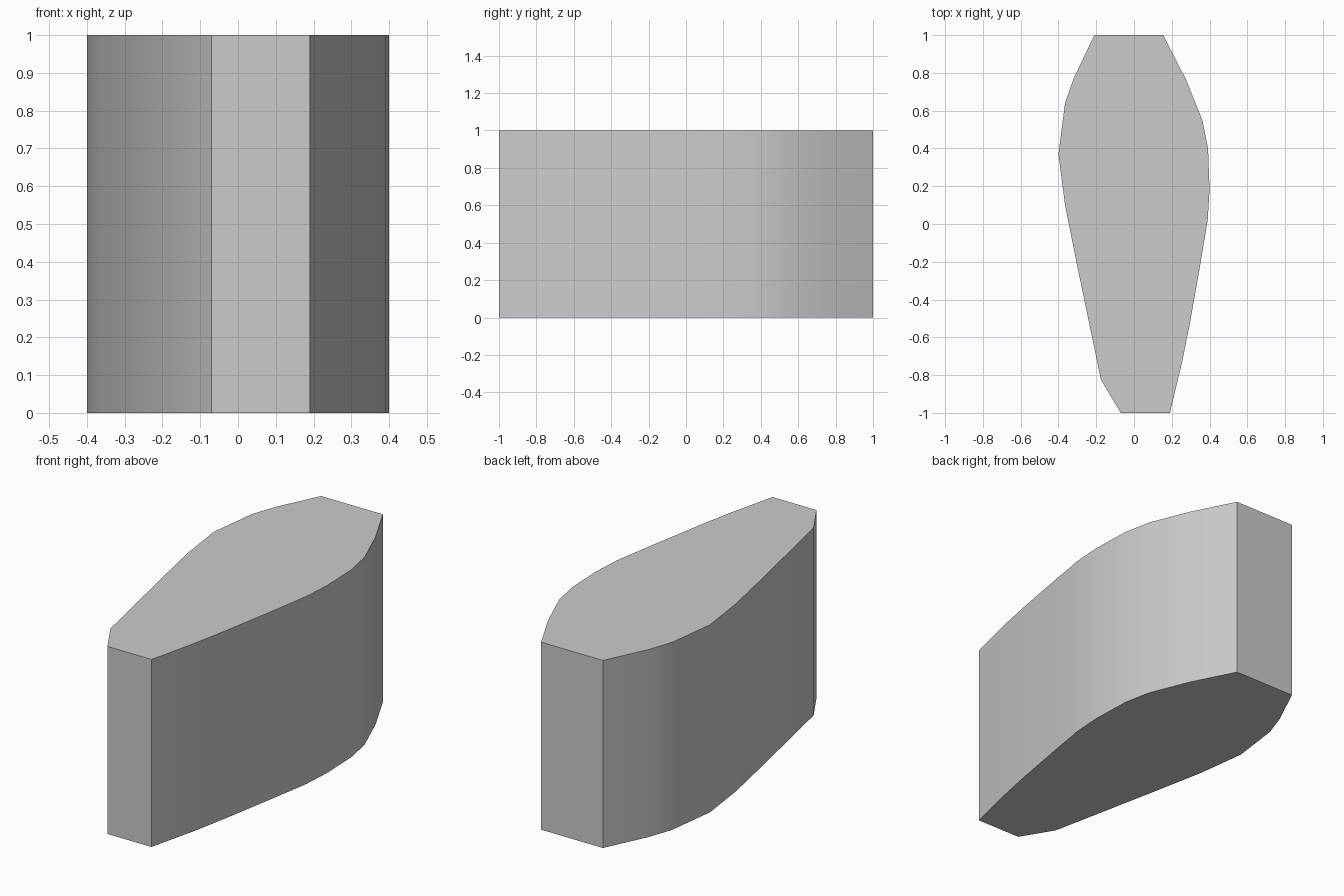
import bpy
import bmesh
import math

cube = bpy.data.objects.get("Cube")
if cube:
    bpy.data.objects.remove(cube, do_unlink=True)

# Single plain grey material
grey = bpy.data.materials.new("plain_grey")
grey.use_nodes = True
colour = (0.6, 0.6, 0.6, 1)
grey.diffuse_color = colour
grey.node_tree.nodes["Principled BSDF"].inputs["Base Color"].default_value = colour

# Plan outline, each side running from front to back
left_side = [(0.19, -1), (0.255, -0.73), (0.295, -0.53), (0.35, -0.22),
             (0.39, 0.02), (0.4, 0.18), (0.392, 0.4), (0.362, 0.55),
             (0.275, 0.765), (0.155, 1)]
right_side = [(-0.07, -1), (-0.175, -0.825), (-0.305, -0.2), (-0.365, 0.1),
              (-0.4, 0.37), (-0.365, 0.64), (-0.32, 0.77), (-0.21, 1)]
outline = left_side + right_side[::-1]
height = 1.0

# Tapered block: outline extruded straight up
bm = bmesh.new()
base = bm.faces.new([bm.verts.new((x, y, 0)) for x, y in outline])
extruded = bmesh.ops.extrude_face_region(bm, geom=[base], use_keep_orig=True)
top_verts = [v for v in extruded["geom"] if isinstance(v, bmesh.types.BMVert)]
bmesh.ops.translate(bm, verts=top_verts, vec=(0, 0, height))
bmesh.ops.recalc_face_normals(bm, faces=bm.faces)
mesh = bpy.data.meshes.new("tapered_block")
bm.to_mesh(mesh)
bm.free()
mesh.materials.append(grey)

block = bpy.data.objects.new("tapered_block", mesh)
bpy.context.collection.objects.link(block)

# Smooth the curved sides, keep the ends and rims sharp
bpy.ops.object.select_all(action="DESELECT")
block.select_set(True)
bpy.context.view_layer.objects.active = block
bpy.ops.object.shade_smooth_by_angle(angle=math.radians(30))
